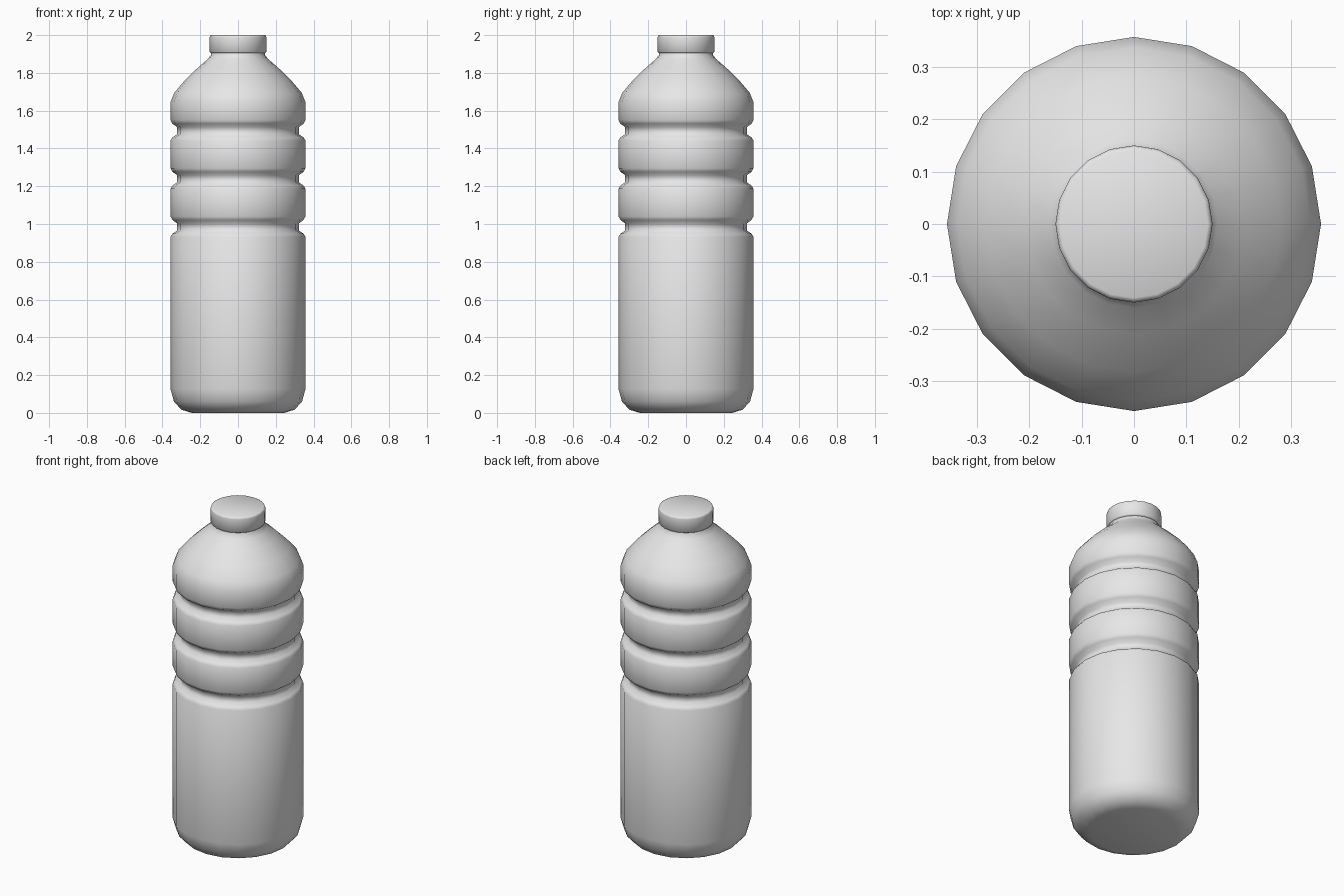
import bpy, bmesh, math

SIDES = 20

cube = bpy.data.objects.get("Cube")
if cube:
    bpy.data.objects.remove(cube, do_unlink=True)

# Single plain grey plastic
grey = bpy.data.materials.new("grey plastic")
grey.use_nodes = True
colour = (0.8, 0.8, 0.8, 1.0)
grey.diffuse_color = colour
grey.node_tree.nodes["Principled BSDF"].inputs["Base Color"].default_value = colour


def lathe(name, profile):
    """Revolve (radius, height) points about z and close both ends."""
    bm = bmesh.new()
    rings = []
    for r, z in profile:
        rings.append([bm.verts.new((r * math.cos(a), r * math.sin(a), z))
                      for a in (i * math.tau / SIDES for i in range(SIDES))])
    for low, high in zip(rings, rings[1:]):
        for i in range(SIDES):
            j = (i + 1) % SIDES
            bm.faces.new((low[i], low[j], high[j], high[i]))
    bm.faces.new(rings[0][::-1])
    bm.faces.new(rings[-1])
    mesh = bpy.data.meshes.new(name)
    bm.to_mesh(mesh)
    bm.free()
    mesh.materials.append(grey)
    obj = bpy.data.objects.new(name, mesh)
    bpy.context.collection.objects.link(obj)
    bpy.ops.object.select_all(action='DESELECT')
    obj.select_set(True)
    bpy.context.view_layer.objects.active = obj
    bpy.ops.object.shade_smooth_by_angle(angle=math.radians(60))
    return obj


# Bottle body: rounded base, three ring grooves, sloping shoulder, neck
R = 0.357
base = [(0.245, 0), (0.30, 0.017), (0.339, 0.06), (R, 0.125)]
grooves = []
for z in (0.985, 1.24, 1.495):
    grooves += [(R, z - 0.053), (0.347, z - 0.036), (0.322, z - 0.02),
                (0.322, z + 0.018), (0.347, z + 0.036), (R, z + 0.055)]
shoulder = [(R, 1.645), (0.337, 1.695), (0.282, 1.76), (0.21, 1.83),
            (0.16, 1.873), (0.143, 1.895), (0.14, 1.915)]
lathe("bottle_body", base + grooves + shoulder)

# Screw cap with softened rims
lathe("bottle_cap", [(0.143, 1.905), (0.15, 1.912), (0.15, 1.988),
                     (0.148, 1.996), (0.141, 2.0)])
